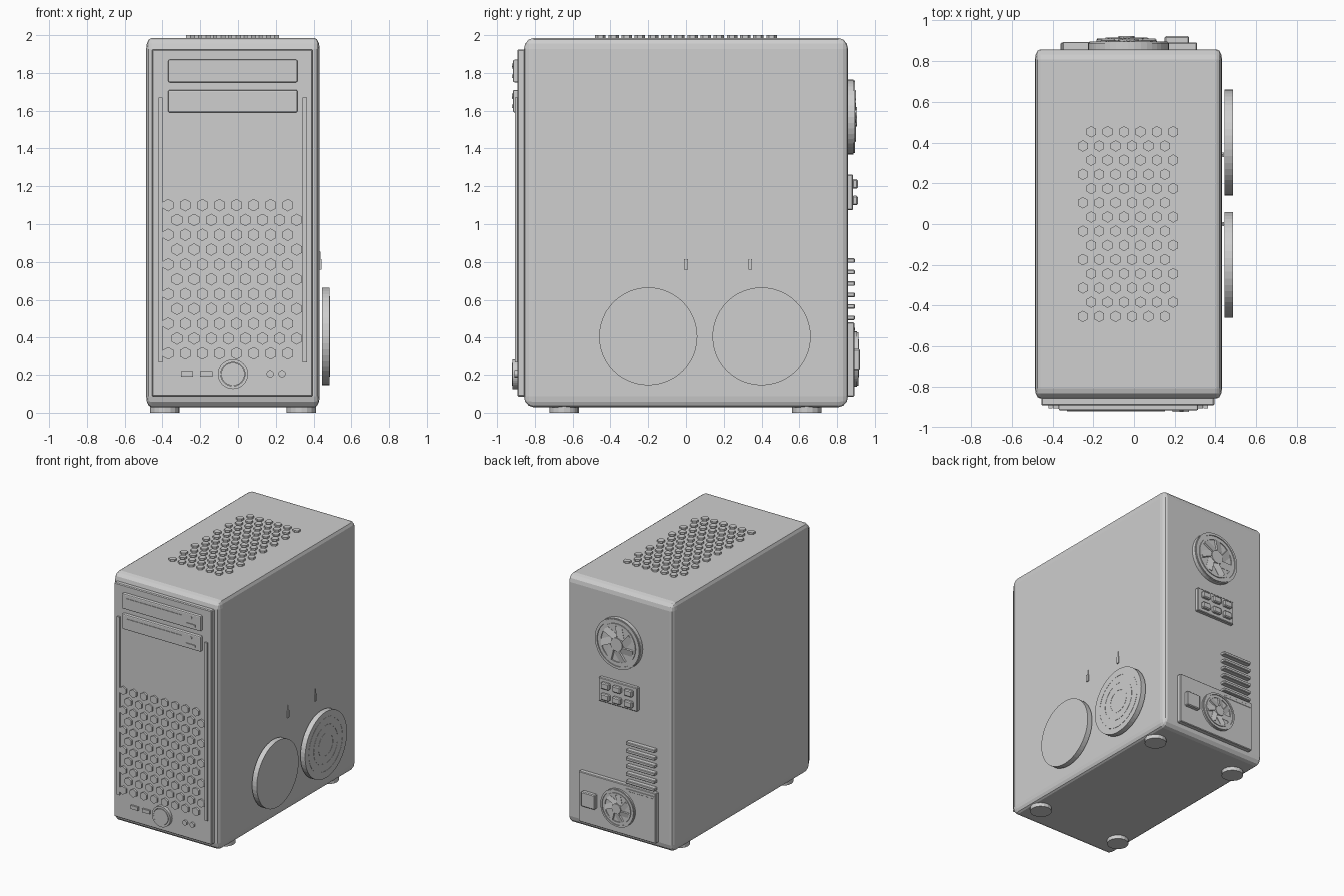
import bpy, bmesh
from math import pi, sin, cos, radians
from mathutils import Matrix, Vector

old = bpy.data.objects.get("Cube")
if old:
    bpy.data.objects.remove(old, do_unlink=True)

grey = bpy.data.materials.new("light_grey")
grey.use_nodes = True
GREY = (0.62, 0.62, 0.62, 1)
grey.diffuse_color = GREY
grey.node_tree.nodes["Principled BSDF"].inputs["Base Color"].default_value = GREY

CX = -0.027                      # centre line of the case
FACE, BACK, SIDE, TOP = -0.892, 0.857, 0.432, 1.985
TURN = {"x": Matrix.Rotation(pi / 2, 4, "Y"),
        "y": Matrix.Rotation(pi / 2, 4, "X"),
        "z": Matrix.Identity(4)}


def finish(name, bm):
    mesh = bpy.data.meshes.new(name)
    bmesh.ops.recalc_face_normals(bm, faces=bm.faces)
    bm.to_mesh(mesh)
    bm.free()
    mesh.materials.append(grey)
    obj = bpy.data.objects.new(name, mesh)
    bpy.context.collection.objects.link(obj)
    return obj


def add_box(bm, x, y, z, spin=None):
    """Box from (low, high) pairs."""
    mid = Vector([(a + b) / 2 for a, b in (x, y, z)])
    size = [abs(b - a) for a, b in (x, y, z)]
    m = Matrix.Translation(mid) @ Matrix.Diagonal((*size, 1))
    bmesh.ops.create_cube(bm, size=1, matrix=(spin or Matrix.Identity(4)) @ m)


def box(name, x, y, z, bevel=0, segments=2):
    bm = bmesh.new()
    add_box(bm, x, y, z)
    if bevel:
        bmesh.ops.bevel(bm, geom=bm.edges[:], offset=bevel, segments=segments,
                        profile=0.5, affect="EDGES")
    return finish(name, bm)


def add_disc(bm, at, r, depth, axis, sides=32, r2=None):
    m = Matrix.Translation(at) @ TURN[axis]
    bmesh.ops.create_cone(bm, cap_ends=True, segments=sides, radius1=r,
                          radius2=r if r2 is None else r2, depth=depth, matrix=m)


def disc(name, at, r, depth, axis, sides=32, r2=None):
    bm = bmesh.new()
    add_disc(bm, at, r, depth, axis, sides, r2)
    return finish(name, bm)


def add_ring(bm, at, outer, inner, depth, axis, sides=40):
    """Flat ring with a square section."""
    m = Matrix.Translation(at) @ TURN[axis]
    loops = []
    for r, h in ((outer, -1), (outer, 1), (inner, 1), (inner, -1)):
        loops.append([bm.verts.new(m @ Vector((r * cos(2 * pi * i / sides),
                      r * sin(2 * pi * i / sides), h * depth / 2))) for i in range(sides)])
    for k in range(4):
        a, b = loops[k], loops[(k + 1) % 4]
        for i in range(sides):
            j = (i + 1) % sides
            bm.faces.new((a[i], a[j], b[j], b[i]))


def ring(name, *args):
    bm = bmesh.new()
    add_ring(bm, *args)
    return finish(name, bm)


# Case body: bevel a unit cube, then stretch it so the bevel stretches too
bm = bmesh.new()
bmesh.ops.create_cube(bm, size=1)
bmesh.ops.bevel(bm, geom=bm.edges[:], offset=0.03, segments=3, profile=0.5, affect="EDGES")
bmesh.ops.transform(bm, verts=bm.verts, matrix=Matrix.Translation((CX, 0, 1.007))
                    @ Matrix.Diagonal((0.919, 1.716, 1.956, 1)))
finish("case_body", bm)

# Front panel and side trim strips
box("front_panel", (-0.455, 0.395), (FACE, -0.85), (0.085, 1.925), 0.006, 1)
for side, x in (("right", -0.41), ("left", 0.353)):
    box(side + "_trim_strip", (x - 0.011, x + 0.011), (-0.905, -0.88), (0.27, 1.67))

# Drive bays with tray slot, button and indicator
for label, z in (("upper", 1.81), ("lower", 1.65)):
    box(label + "_drive", (-0.37, 0.315), (-0.916, -0.88), (z - 0.06, z + 0.06), 0.008)
    box(label + "_drive_slot", (-0.33, 0.152), (-0.92, -0.91), (z + 0.013, z + 0.03))
    box(label + "_drive_button", (0.19, 0.27), (-0.922, -0.91), (z - 0.037, z - 0.018))
    disc(label + "_drive_light", (0.233, -0.915, z + 0.03), 0.01, 0.012, "y", 16)

# Front hexagon grille
bm = bmesh.new()
for row in range(11):
    for col in range(8):
        add_disc(bm, (-0.37 + 0.0905 * col + 0.047 * (row % 2), -0.895, 1.1 - 0.0783 * row),
                 0.033, 0.022, "y", 6)
finish("front_hex_grille", bm)

# Top hexagon grille
bm = bmesh.new()
for row in range(14):
    for col in range(6):
        add_disc(bm, (-0.21 + 0.0805 * col - 0.041 * (row % 2), 0.453 - 0.0697 * row, 1.985),
                 0.028, 0.03, "z", 6)
finish("top_hex_grille", bm)

# Power button, ports and jacks
ring("power_button_ring", (CX, -0.9, 0.205), 0.08, 0.064, 0.036, "y")
disc("power_button", (CX, -0.9, 0.205), 0.062, 0.04, "y")
for i, x in enumerate((-0.27, -0.168)):
    box(f"front_port_{i + 1}", (x - 0.032, x + 0.032), (-0.906, -0.88), (0.19, 0.218))
for i, x in enumerate((0.17, 0.233)):
    disc(f"audio_jack_{i + 1}", (x, -0.895, 0.205), 0.019, 0.024, "y", 16)

# Feet
for x_label, x in (("right", -0.388), ("left", 0.335)):
    for y_label, y in (("front", -0.645), ("back", 0.64)):
        disc(f"{y_label}_{x_label}_foot", (x, y, 0.025), 0.078, 0.05, "z", 16)

# Round side discs, the rear one with concentric rings
for label, y in (("front", -0.2), ("rear", 0.4)):
    disc(label + "_side_disc", (0.465, y, 0.405), 0.26, 0.041, "x", 48)
bm = bmesh.new()
for r in (0.215, 0.155, 0.095):
    add_ring(bm, (0.485, 0.4, 0.405), r, r - 0.012, 0.004, "x")
finish("rear_side_disc_rings", bm)

# Small side pegs above the discs
for i, y in enumerate((0, 0.34)):
    box(f"side_peg_{i + 1}", (0.42, 0.441), (y - 0.01, y + 0.01), (0.76, 0.815))
    box(f"side_peg_tip_{i + 1}", (0.42, 0.436), (y - 0.003, y + 0.003), (0.81, 0.855))


def fan(name, x, z, r, y):
    """Fan facing the back: plate, rims, hub, and swept blades."""
    disc(name + "_plate", (x, y - 0.015, z), r, 0.03, "y", 40)
    bm = bmesh.new()
    for k in (0.97, 0.8):
        add_ring(bm, (x, y, z), r * k, r * (k - 0.09), 0.014, "y")
    finish(name + "_rims", bm)
    disc(name + "_hub", (x, y, z), r * 0.26, 0.034, "y", 24)
    bm = bmesh.new()
    for i in range(7):
        spin = (Matrix.Translation((x, y, z)) @ Matrix.Rotation(2 * pi * i / 7, 4, "Y")
                @ Matrix.Translation((r * 0.47, 0, 0)) @ Matrix.Rotation(radians(25), 4, "Y")
                @ Matrix.Rotation(radians(12), 4, "X"))
        add_box(bm, (-r * 0.27, r * 0.27), (-0.008, 0.008), (-r * 0.13, r * 0.13), spin)
    finish(name + "_blades", bm)


fan("exhaust_fan", CX, 1.567, 0.198, 0.888)

# Rear connector panel
box("connector_panel", (CX - 0.168, CX + 0.168), (0.85, 0.885), (1.075, 1.262), 0.005, 1)
for row, z in enumerate((1.212, 1.125)):
    for col in range(3):
        x = CX + (col - 1) * 0.1
        box(f"connector_{row + 1}_{col + 1}", (x - 0.036, x + 0.036), (0.88, 0.91),
            (z - 0.025, z + 0.025), 0.007, 1)

# Expansion slots
for i in range(7):
    z = 0.807 - 0.0605 * i
    box(f"expansion_slot_{i + 1}", (-0.35, -0.1), (0.85, 0.894), (z - 0.012, z + 0.012), 0.004, 1)

# Power supply plate with fan and socket
box("power_supply_plate", (-0.36, 0.31), (0.85, 0.892), (0.085, 0.48), 0.005, 1)
fan("power_supply_fan", CX - 0.01, 0.285, 0.148, 0.905)
box("power_socket", (0.15, 0.27), (0.885, 0.922), (0.225, 0.34), 0.006, 1)
